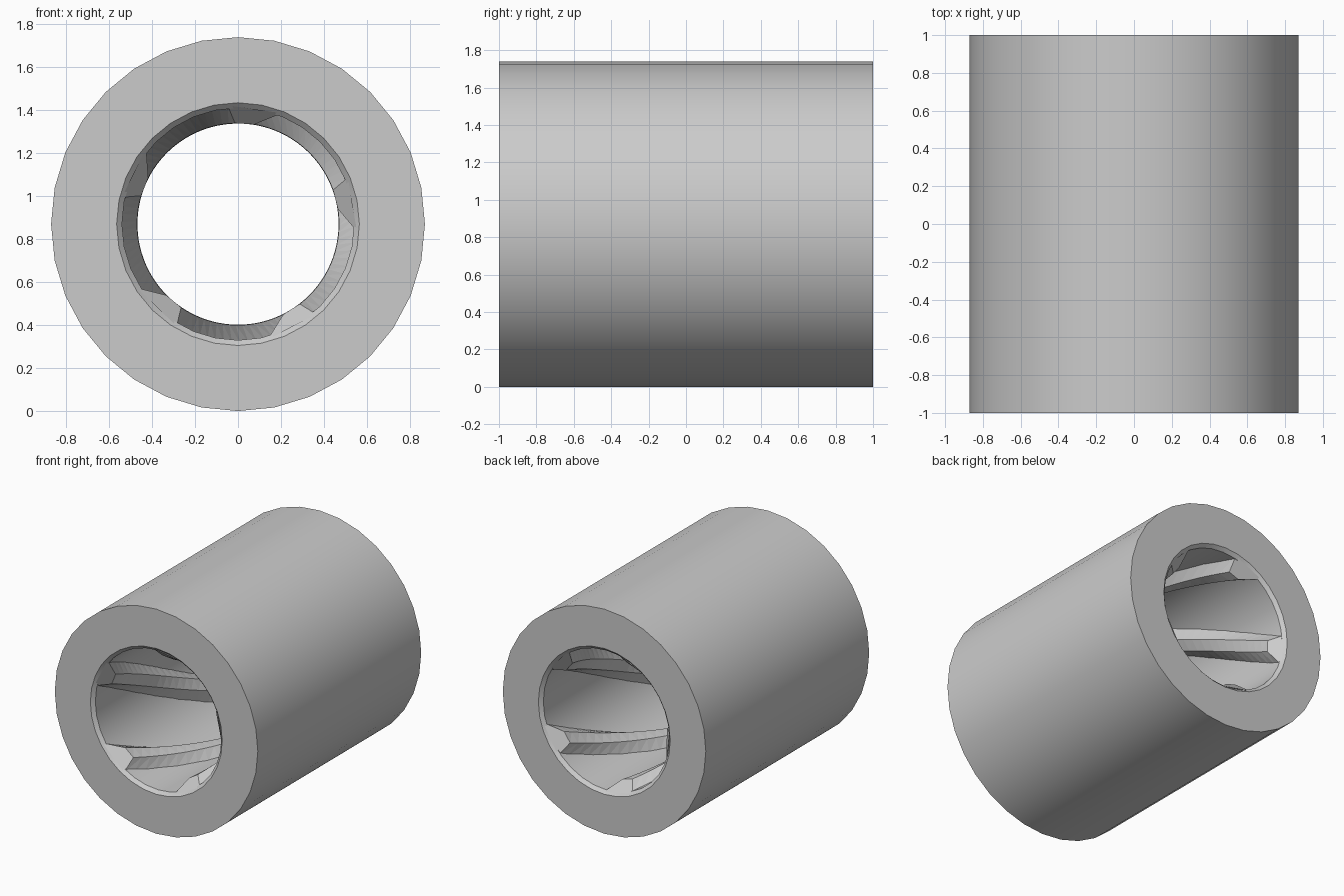
import bpy
import bmesh
from math import cos, sin, radians, pi

if "Cube" in bpy.data.objects:
    bpy.data.objects.remove(bpy.data.objects["Cube"])

SIDES = 32          # facets around the tube
OUTER = 0.87        # outer radius, also the axis height
MOUTH = 0.565       # bore radius at the end faces
BORE = 0.54         # bore radius behind the chamfer
TIP = 0.47          # inner radius of the spiral ridges
RIDGES = 5
STEPS = 26          # segments along each ridge
TWIST = 53          # degrees of turn per unit of length

steel = bpy.data.materials.new("grey_steel")
steel.use_nodes = True
grey = (0.6, 0.6, 0.6, 1)
steel.diffuse_color = grey
steel.node_tree.nodes["Principled BSDF"].inputs["Base Color"].default_value = grey


def polar(r, angle, y):
    return (r * cos(angle), y, OUTER + r * sin(angle))


def finish(name, bm):
    bmesh.ops.recalc_face_normals(bm, faces=bm.faces[:])
    mesh = bpy.data.meshes.new(name)
    bm.to_mesh(mesh)
    bm.free()
    mesh.materials.append(steel)
    obj = bpy.data.objects.new(name, mesh)
    bpy.context.collection.objects.link(obj)
    return obj


# Tube: a closed profile of (radius, y) turned around the y axis
cham = 1 - (MOUTH - BORE)
profile = [(OUTER, -1), (OUTER, 1), (MOUTH, 1), (BORE, cham),
           (BORE, -cham), (MOUTH, -1)]
bm = bmesh.new()
rings = [[bm.verts.new(polar(r, 2 * pi * i / SIDES, y)) for i in range(SIDES)]
         for r, y in profile]
for k, ring in enumerate(rings):
    nxt = rings[(k + 1) % len(rings)]
    for i in range(SIDES):
        j = (i + 1) % SIDES
        bm.faces.new((ring[i], ring[j], nxt[j], nxt[i]))
tube = finish("tube_body", bm)
bpy.ops.object.select_all(action='DESELECT')
tube.select_set(True)
bpy.context.view_layer.objects.active = tube
bpy.ops.object.shade_smooth_by_angle(angle=radians(30))

# Spiral ridges: a trapezoid section twisted along the bore, with sloped ends
section = [(0.555, -13.3), (TIP, -5.5), (TIP, 5.5), (0.555, 13.3)]


def spiral_ridge(number):
    start = 153 + number * 360 / RIDGES
    bm = bmesh.new()
    rows = []
    for s in range(STEPS + 1):
        row = []
        for r, offset in section:
            y = (2 * s / STEPS - 1) * (1 - (MOUTH - r) - 0.003)
            angle = start + offset + TWIST * (y + 1)
            row.append(bm.verts.new(polar(r, radians(angle), y)))
        rows.append(row)
    for a, b in zip(rows, rows[1:]):
        for i in range(4):
            j = (i + 1) % 4
            bm.faces.new((a[i], a[j], b[i]))
            bm.faces.new((a[j], b[j], b[i]))
    bm.faces.new(rows[0])
    bm.faces.new(rows[-1])
    finish(f"spiral_ridge_{number + 1}", bm)


for n in range(RIDGES):
    spiral_ridge(n)
